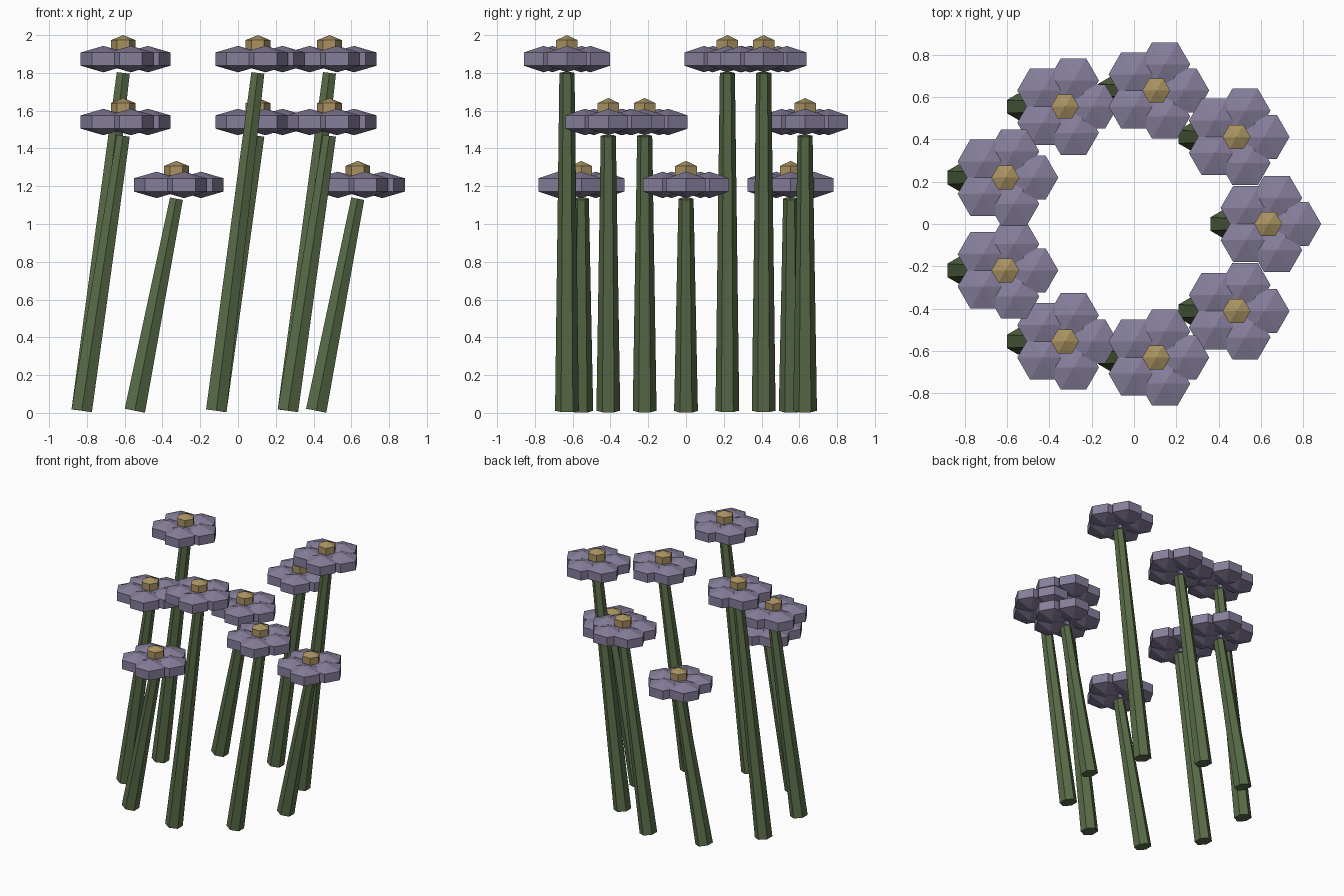
import bpy
import bmesh
from math import cos, sin, radians
from mathutils import Vector

cube = bpy.data.objects.get("Cube")
if cube:
    bpy.data.objects.remove(cube, do_unlink=True)


def make_material(name, color):
    mat = bpy.data.materials.new(name)
    mat.use_nodes = True
    mat.diffuse_color = (*color, 1)
    mat.node_tree.nodes["Principled BSDF"].inputs["Base Color"].default_value = (*color, 1)
    return mat


violet = make_material("dusty violet", (0.24, 0.21, 0.33))
ochre = make_material("ochre", (0.40, 0.29, 0.12))
green = make_material("stem green", (0.10, 0.15, 0.065))


def hex_ring(bm, center, radius, x_axis, y_axis, start):
    """Six vertices around a centre, in the plane of the two axes."""
    angles = [radians(start + 60 * i) for i in range(6)]
    return [bm.verts.new(center + radius * (cos(a) * x_axis + sin(a) * y_axis)) for a in angles]


def bridge(bm, low, high):
    for i in range(6):
        j = (i + 1) % 6
        bm.faces.new((low[i], low[j], high[j], high[i]))


def add_bead(bm, center, radius, height):
    """Six-sided squashed ball: upright band with a pyramid above and below."""
    x, y, z = Vector((1, 0, 0)), Vector((0, 1, 0)), Vector((0, 0, height))
    low = hex_ring(bm, center - z / 2, radius, x, y, 0)
    high = hex_ring(bm, center + z / 2, radius, x, y, 0)
    bottom, top = bm.verts.new(center - z), bm.verts.new(center + z)
    bridge(bm, low, high)
    for i in range(6):
        j = (i + 1) % 6
        bm.faces.new((high[i], high[j], top))
        bm.faces.new((low[j], low[i], bottom))


def finish(bm, name, mat):
    bmesh.ops.recalc_face_normals(bm, faces=bm.faces)
    mesh = bpy.data.meshes.new(name)
    bm.to_mesh(mesh)
    bm.free()
    mesh.materials.append(mat)
    bpy.context.collection.objects.link(bpy.data.objects.new(name, mesh))


def add_flower(number, x, y, top):
    # Five overlapping petals
    bm = bmesh.new()
    for i in range(5):
        a = radians(72 * i)
        add_bead(bm, Vector((x + 0.13 * cos(a), y + 0.13 * sin(a), top - 0.127)), 0.12, 0.07)
    finish(bm, f"petals_{number}", violet)

    # Raised flower centre
    bm = bmesh.new()
    add_bead(bm, Vector((x, y, top - 0.054)), 0.066, 0.054)
    finish(bm, f"flower_center_{number}", ochre)

    # Tapered stem leaning towards +x, with ends square to its axis
    bm = bmesh.new()
    foot, head = Vector((x - 0.22, y, 0.0115)), Vector((x, y, top - 0.2))
    side = Vector((0, 1, 0))
    across = side.cross(head - foot).normalized()
    low = hex_ring(bm, foot, 0.063, across, side, 30)
    high = hex_ring(bm, head, 0.04, across, side, 30)
    bridge(bm, low, high)
    bm.faces.new(low[::-1])
    bm.faces.new(high)
    finish(bm, f"stem_{number}", green)


# Ring of nine flowers in three repeating heights
for k in range(9):
    angle = radians(40 * k)
    add_flower(k + 1, 0.64 * cos(angle) - 0.006, 0.64 * sin(angle), (1.334, 2.0, 1.667)[k % 3])
